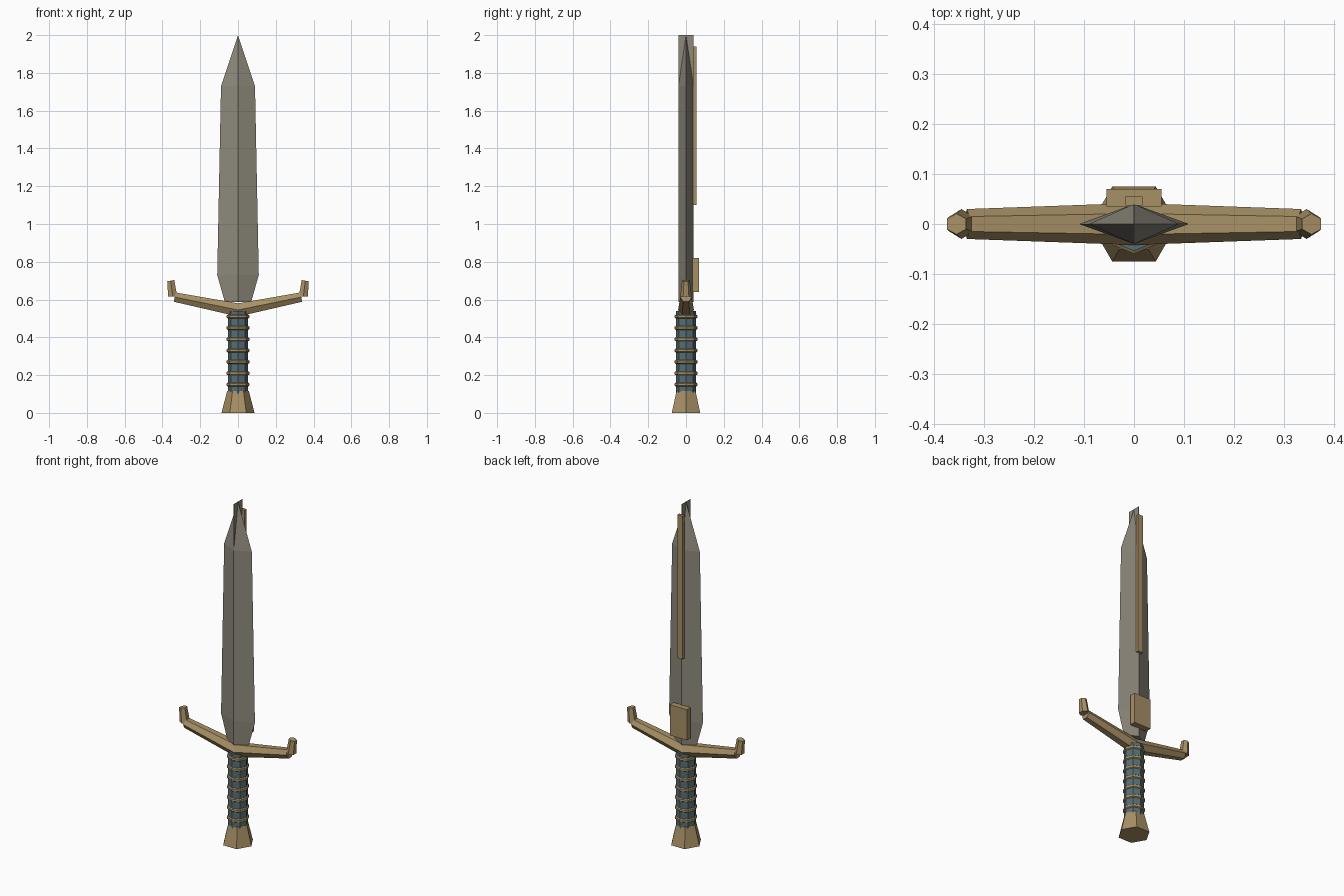
import bpy, bmesh, math
from mathutils import Vector

cube = bpy.data.objects.get("Cube")
if cube:
    bpy.data.objects.remove(cube)


def material(name, rgb):
    m = bpy.data.materials.new(name)
    m.use_nodes = True
    m.diffuse_color = (*rgb, 1)
    m.node_tree.nodes["Principled BSDF"].inputs["Base Color"].default_value = (*rgb, 1)
    return m


STEEL = material("dull steel", (0.27, 0.25, 0.20))
BRASS = material("aged brass", (0.39, 0.28, 0.13))
LEATHER = material("teal leather", (0.09, 0.155, 0.18))


def finish(bm, name, mat):
    bmesh.ops.recalc_face_normals(bm, faces=bm.faces)
    me = bpy.data.meshes.new(name)
    bm.to_mesh(me)
    bm.free()
    me.materials.append(mat)
    ob = bpy.data.objects.new(name, me)
    bpy.context.collection.objects.link(ob)
    return ob


def loft(name, sections, mat):
    """Skin a list of equal point rings and cap both ends."""
    bm = bmesh.new()
    rings = [[bm.verts.new(p) for p in s] for s in sections]
    for a, b in zip(rings, rings[1:]):
        n = len(a)
        for i in range(n):
            j = (i + 1) % n
            bm.faces.new((a[i], a[j], b[j], b[i]))
    bm.faces.new(rings[0])
    bm.faces.new(rings[-1])
    return finish(bm, name, mat)


def polygon(radius, z, sides):
    return [(radius * math.cos(math.tau * i / sides),
             radius * math.sin(math.tau * i / sides), z) for i in range(sides)]


def box(name, half_x, y0, y1, z0, z1, mat):
    ring = lambda z: [(-half_x, y0, z), (half_x, y0, z), (half_x, y1, z), (-half_x, y1, z)]
    return loft(name, [ring(z0), ring(z1)], mat)


def hex_section(x, z, thick, depth, angle):
    """Hexagon across a bar running in the xz plane, pointed towards front and back."""
    up = Vector((-math.sin(angle), 0, math.cos(angle)))
    centre = Vector((x, 0, z))
    outline = ((0, 1), (1, 0.5), (1, -0.5), (0, -1), (-1, -0.5), (-1, 0.5))
    return [centre + up * (u * thick) + Vector((0, v * depth, 0)) for u, v in outline]


# Blade: diamond section running into a pyramid point
RIDGE = 0.04
bm = bmesh.new()
rings = []
for half, z in ((0.07, 0.588), (0.11, 0.73), (0.09, 1.73)):
    rings.append([bm.verts.new(p) for p in
                  ((half, 0, z), (0, RIDGE, z), (-half, 0, z), (0, -RIDGE, z))])
tip = bm.verts.new((0, 0, 2))
for i in range(4):
    j = (i + 1) % 4
    for a, b in zip(rings, rings[1:]):
        bm.faces.new((a[i], a[j], b[j], b[i]))
    bm.faces.new((rings[-1][i], rings[-1][j], tip))
bm.faces.new(rings[0])
finish(bm, "blade", STEEL)

# Thin fins carrying the ridges up beside the point
for side, label in ((-1, "front"), (1, "back")):
    y = side * RIDGE
    loft(label + "_tip_fin",
         [[(x, y, 1.73), (x, y, 2), (x, 0, 2)] for x in (-0.0008, 0.0008)], STEEL)

# Brass plates on the back of the blade
box("back_strip", 0.017, 0.037, 0.055, 1.10, 1.94, BRASS)
box("back_plate", 0.055, 0.035, 0.07, 0.64, 0.82, BRASS)

# Guard arms meet in a shallow V and stop under the upturned prongs
rise = math.atan2(0.07, 0.335)
middle = hex_section(0, 0.545, 0.035, 0.042, 0)
for side, label in ((1, "left"), (-1, "right")):
    flip = lambda pts: [(side * p[0], p[1], p[2]) for p in pts]
    end = hex_section(0.335, 0.613, 0.025, 0.03, rise)
    loft(label + "_guard_arm", [flip(middle), flip(end)], BRASS)
    base = hex_section(0.346, 0.617, 0.024, 0.03, math.pi / 2)
    top = hex_section(0.356, 0.70, 0.019, 0.021, math.radians(80))
    loft(label + "_guard_prong", [flip(base), flip(top)], BRASS)

# Grip with wrapped brass rings
loft("grip", [polygon(0.054, 0.10, 8), polygon(0.054, 0.54, 8)], LEATHER)
for i in range(7):
    z = 0.15 + 0.06 * i
    loft("grip_ring_%d" % (i + 1),
         [polygon(0.053, z - 0.011, 8), polygon(0.06, z - 0.006, 8),
          polygon(0.06, z + 0.006, 8), polygon(0.053, z + 0.011, 8)], BRASS)

# Flared six-sided pommel
loft("pommel", [polygon(0.087, 0, 6), polygon(0.058, 0.115, 6)], BRASS)
